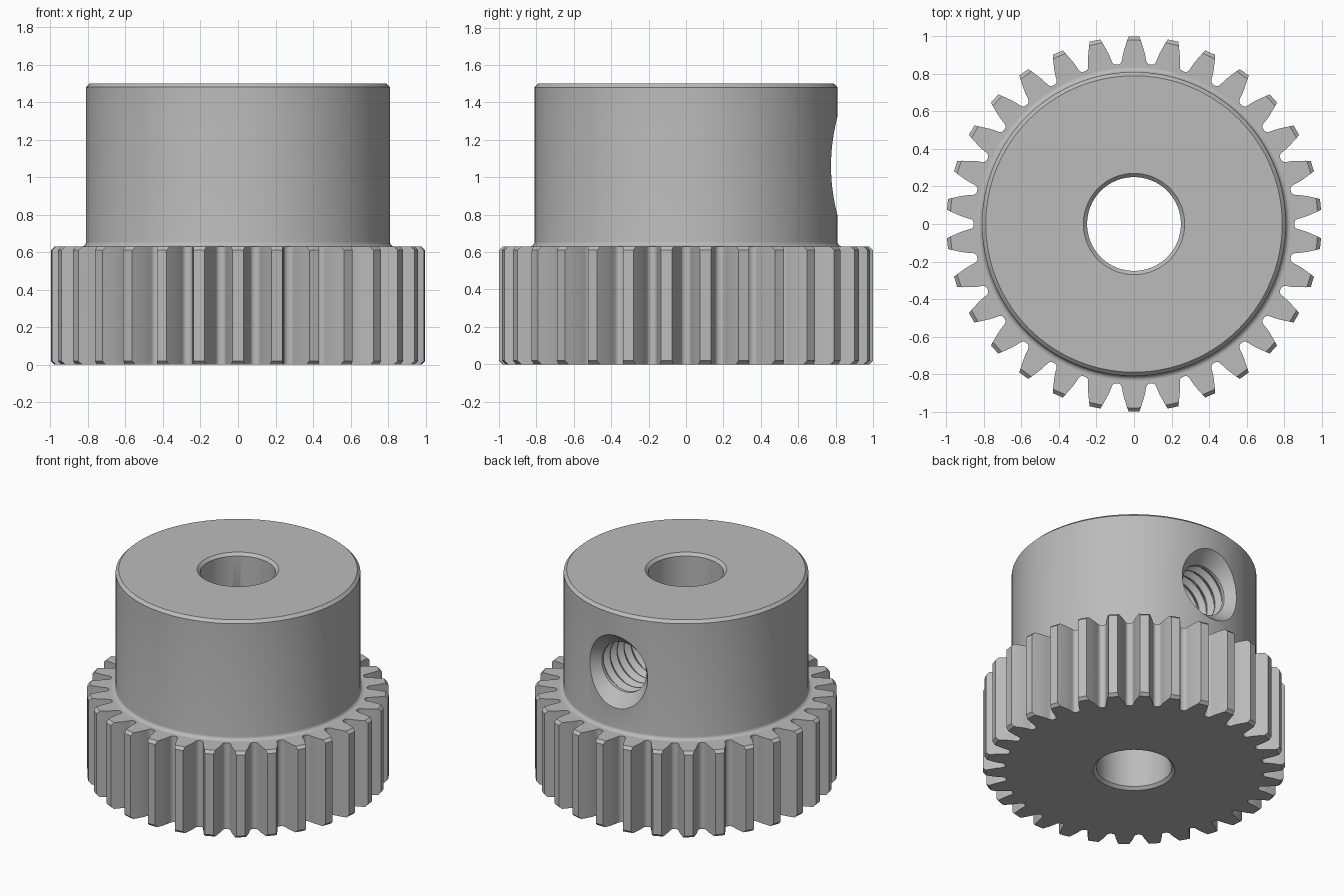
import bpy
import math
from mathutils import Matrix

TEETH = 30
GEAR_TOP = 0.63
HOLE_HEIGHT = 1.06

if "Cube" in bpy.data.objects:
    bpy.data.objects.remove(bpy.data.objects["Cube"])

steel = bpy.data.materials.new("brushed steel grey")
steel.use_nodes = True
GREY = (0.5, 0.5, 0.5, 1)
steel.diffuse_color = GREY
steel.node_tree.nodes["Principled BSDF"].inputs["Base Color"].default_value = GREY


def stack(name, layers):
    """Solid made by joining equal-sized loops of points, capped at both ends."""
    n = len(layers[0])
    verts = [p for layer in layers for p in layer]
    faces = [list(range(n))[::-1], list(range(len(verts) - n, len(verts)))]
    for k in range(len(layers) - 1):
        for i in range(n):
            j = (i + 1) % n
            faces.append([k * n + i, k * n + j, (k + 1) * n + j, (k + 1) * n + i])
    mesh = bpy.data.meshes.new(name)
    mesh.from_pydata(verts, [], faces)
    mesh.materials.append(steel)
    obj = bpy.data.objects.new(name, mesh)
    bpy.context.collection.objects.link(obj)
    return obj


def lathe(name, profile, segments):
    """Turn a (radius, height) profile around z."""
    turns = [2 * math.pi * i / segments for i in range(segments)]
    return stack(name, [[(r * math.cos(a), r * math.sin(a), z) for a in turns]
                        for r, z in profile])


def boolean(obj, tool, operation):
    tool.hide_render = True
    mod = obj.modifiers.new(operation.lower(), 'BOOLEAN')
    mod.operation = operation
    mod.solver = 'EXACT'
    mod.object = tool
    bpy.ops.object.select_all(action='DESELECT')
    bpy.context.view_layer.objects.active = obj
    obj.select_set(True)
    bpy.ops.object.modifier_apply(modifier=mod.name)


# Toothed ring: one flank (radius, half width) mirrored and repeated
flank = [(0.855, 0.081), (0.859, 0.073), (0.866, 0.067), (0.876, 0.064),
         (0.90, 0.060), (0.925, 0.054), (0.95, 0.046), (0.975, 0.038), (1.0, 0.029)]
outline = []
for t in range(TEETH):
    centre = math.pi / 2 + 2 * math.pi * t / TEETH
    tooth = [(r, -w) for r, w in flank] + [(r, w) for r, w in reversed(flank)]
    for r, w in tooth:
        a = centre + w / r
        outline.append((r * math.cos(a), r * math.sin(a)))
gear = stack("gear_ring", [[(x, y, z) for x, y in outline] for z in (0, GEAR_TOP)])

# Turned blank that chamfers the tooth tips
blank = lathe("tip_chamfer_blank",
              [(0.975, -0.005), (1.005, 0.025), (1.005, GEAR_TOP - 0.025),
               (0.975, GEAR_TOP + 0.005)], 180)
boolean(gear, blank, 'INTERSECT')

# Hub with a filleted foot and chamfered top
R, F = 0.81, 0.025
foot = [(R + F - F * math.sin(a), GEAR_TOP + F - F * math.cos(a))
        for a in (math.pi / 2 * i / 5 for i in range(6))]
hub = lathe("hub", foot + [(R, 1.48), (R - 0.02, 1.5)], 128)

# Shaft bore, chamfered at both ends
bore = lathe("bore_cutter", [(0.29, -0.02), (0.25, 0.02), (0.25, 1.48), (0.29, 1.52)], 96)
boolean(gear, bore, 'DIFFERENCE')
boolean(hub, bore, 'DIFFERENCE')

# Threaded set-screw hole through the back, with countersink
pitch, minor, major = 0.08, 0.18, 0.212
thread = [(minor, 0.05)]
for k in range(7):
    start = 0.14 + k * pitch
    thread += [(minor, start), (major, start + 0.4 * pitch),
               (major, start + 0.5 * pitch), (minor, start + 0.9 * pitch)]
thread += [(minor, 0.715), (0.30, 0.85)]
screw = lathe("set_screw_cutter", thread, 64)
screw.data.transform(Matrix.Translation((0, 0, HOLE_HEIGHT))
                     @ Matrix.Rotation(-math.pi / 2, 4, 'X'))
boolean(hub, screw, 'DIFFERENCE')

for tool in (blank, bore, screw):
    bpy.data.objects.remove(tool)

# Smooth curved walls, keep machined edges crisp
for part in (gear, hub):
    bpy.ops.object.select_all(action='DESELECT')
    part.select_set(True)
    bpy.context.view_layer.objects.active = part
    bpy.ops.object.shade_smooth_by_angle(angle=math.radians(30))
